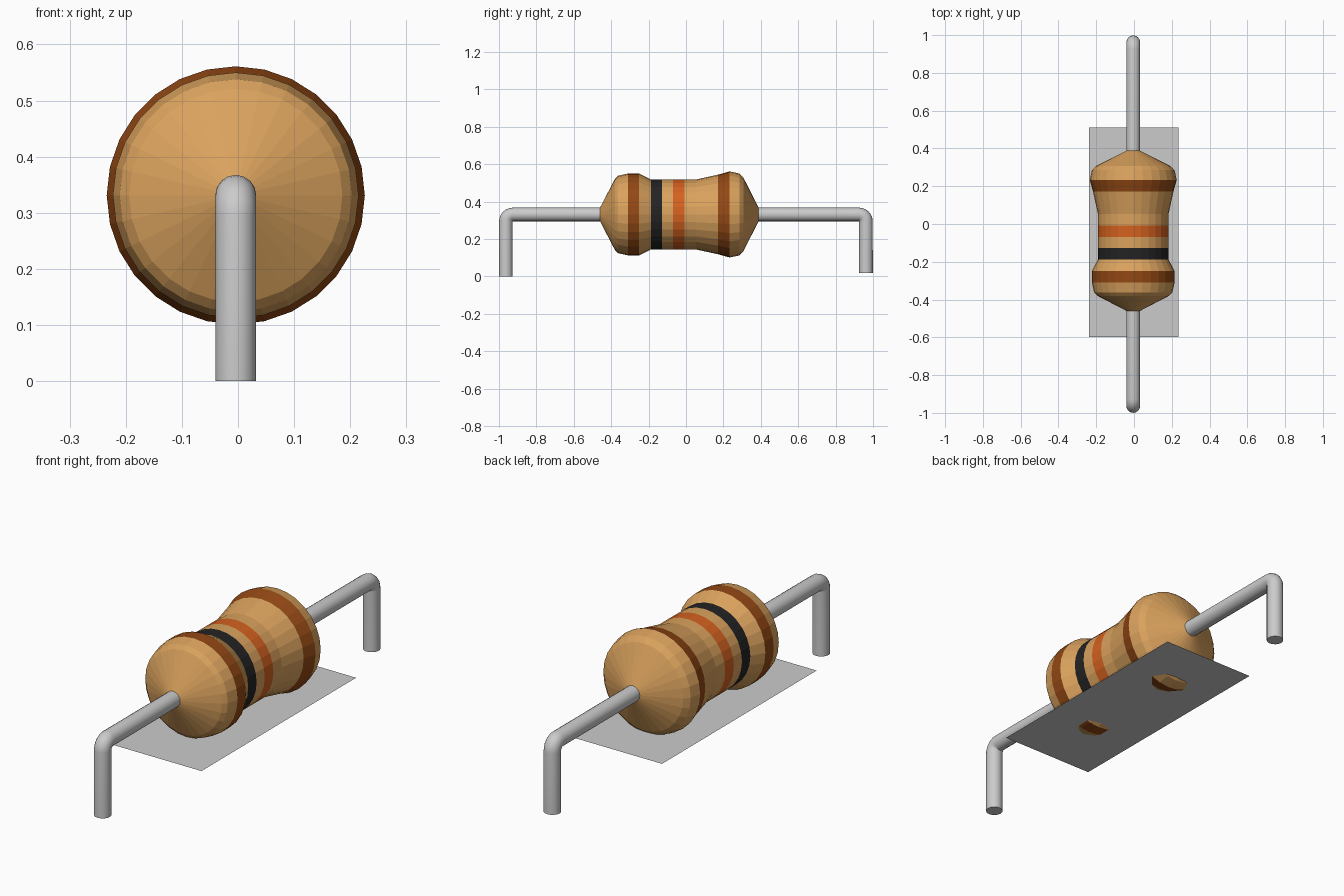
import bpy, bmesh
from math import sin, cos, pi

if "Cube" in bpy.data.objects:
    bpy.data.objects.remove(bpy.data.objects["Cube"])

CX, CZ = -0.004, 0.331      # axis of the body and leads
SIDES = 28
WIRE_R = 0.0365


def material(name, rgb):
    m = bpy.data.materials.new(name)
    m.diffuse_color = (*rgb, 1)
    m.use_nodes = True
    m.node_tree.nodes["Principled BSDF"].inputs["Base Color"].default_value = m.diffuse_color
    return m


def add_mesh(name, bm, mats=()):
    me = bpy.data.meshes.new(name)
    bm.to_mesh(me)
    bm.free()
    for m in mats:
        me.materials.append(m)
    ob = bpy.data.objects.new(name, me)
    bpy.context.collection.objects.link(ob)
    return ob


mats = [material("tan", (0.70, 0.36, 0.11)), material("brown", (0.29, 0.065, 0.007)),
        material("black", (0.017, 0.017, 0.017)), material("orange", (0.66, 0.12, 0.014))]

# Resistor body: (y, radius, material of the segment that follows), turned about the y axis
profile = [(-0.46, 0.036, 0), (-0.38, 0.190, 0), (-0.363, 0.207, 0),
           (-0.31, 0.219, 1), (-0.25, 0.219, 0), (-0.188, 0.187, 2),
           (-0.128, 0.187, 0), (-0.07, 0.187, 3), (-0.008, 0.187, 0),
           (0.053, 0.187, 0), (0.172, 0.213, 1), (0.233, 0.230, 0),
           (0.285, 0.219, 0), (0.307, 0.197, 0), (0.388, 0.036, 0)]
bm = bmesh.new()
rings = []
for y, r, _ in profile:
    rings.append([bm.verts.new((CX + r * sin(2 * pi * i / SIDES), y,
                                CZ + r * cos(2 * pi * i / SIDES))) for i in range(SIDES)])
for (_, _, mat), a, b in zip(profile, rings, rings[1:]):
    for i in range(SIDES):
        j = (i + 1) % SIDES
        bm.faces.new((a[i], a[j], b[j], b[i])).material_index = mat
bm.faces.new(rings[0])
bm.faces.new(rings[-1])
bmesh.ops.recalc_face_normals(bm, faces=bm.faces)
add_mesh("resistor_body", bm, mats)


# Bent wire leads: straight out of the body, tight elbow, then down
def lead(name, side, y_body, y_leg, z_bottom):
    bend = WIRE_R + 0.001
    pts = [(CX, side * y_body, CZ)]
    for k in range(7):
        t = k / 6 * pi / 2
        pts.append((CX, side * (y_leg - bend + bend * sin(t)), CZ - bend + bend * cos(t)))
    pts.append((CX, side * y_leg, z_bottom))
    cu = bpy.data.curves.new(name, 'CURVE')
    cu.dimensions = '3D'
    cu.bevel_depth = WIRE_R
    cu.bevel_resolution = 6
    cu.use_fill_caps = True
    sp = cu.splines.new('POLY')
    sp.points.add(len(pts) - 1)
    for p, co in zip(sp.points, pts):
        p.co = (*co, 1)
    ob = bpy.data.objects.new(name, cu)
    bpy.context.collection.objects.link(ob)
    bpy.ops.object.select_all(action='DESELECT')
    ob.select_set(True)
    bpy.context.view_layer.objects.active = ob
    bpy.ops.object.convert(target='MESH')
    bpy.ops.object.shade_smooth_by_angle()


lead("front_lead", -1, 0.45, 0.963, 0.0)
lead("back_lead", 1, 0.378, 0.962, 0.018)

# Thin flat sheet just cutting the underside of the two bulges
bm = bmesh.new()
x0, x1, y0, y1, z = -0.237, 0.235, -0.597, 0.51, 0.122
bm.faces.new([bm.verts.new((x, y, z)) for x, y in ((x0, y0), (x1, y0), (x1, y1), (x0, y1))])
add_mesh("base_sheet", bm)
